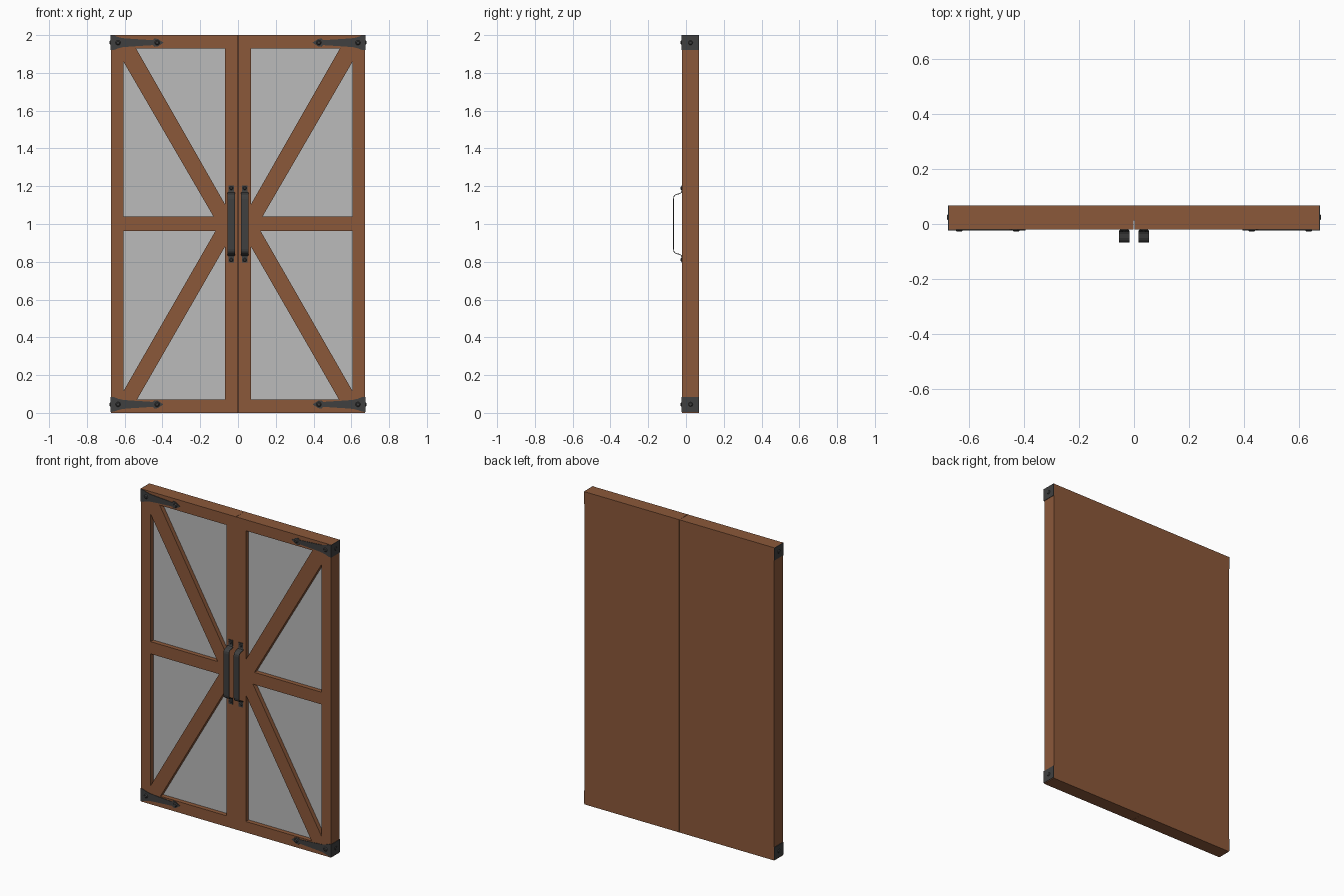
import bpy, bmesh, math
from mathutils import Matrix, Vector

if "Cube" in bpy.data.objects:
    bpy.data.objects.remove(bpy.data.objects["Cube"])


def material(name, rgb):
    m = bpy.data.materials.new(name)
    m.diffuse_color = (*rgb, 1)
    m.use_nodes = True
    m.node_tree.nodes["Principled BSDF"].inputs["Base Color"].default_value = m.diffuse_color
    return m


WOOD = material("brown wood", (0.26, 0.098, 0.042))
GLASS = material("grey glass", (0.50, 0.50, 0.50))
IRON = material("dark iron", (0.05, 0.05, 0.05))
FRONT, BACK, PANE = -0.02, 0.068, 0.008


def finish(name, bm, mat):
    bmesh.ops.recalc_face_normals(bm, faces=bm.faces)
    me = bpy.data.meshes.new(name)
    bm.to_mesh(me)
    bm.free()
    me.materials.append(mat)
    ob = bpy.data.objects.new(name, me)
    bpy.context.collection.objects.link(ob)
    return ob


def prism(name, pts, y0, y1, mat):
    """Extrude an x-z outline along y."""
    bm = bmesh.new()
    f = bm.faces.new([bm.verts.new((x, y0, z)) for x, z in pts])
    r = bmesh.ops.extrude_face_region(bm, geom=[f])
    bmesh.ops.translate(bm, vec=(0, y1 - y0, 0),
                        verts=[v for v in r["geom"] if isinstance(v, bmesh.types.BMVert)])
    return finish(name, bm, mat)


def box(name, x0, x1, y0, y1, z0, z1, mat):
    return prism(name, [(x0, z0), (x1, z0), (x1, z1), (x0, z1)], y0, y1, mat)


def screw(name, pos, direction, r=0.014, h=0.006):
    """Domed screw head pointing along direction."""
    bm = bmesh.new()
    rot = Vector(direction).to_track_quat('Z', 'Y').to_matrix().to_4x4()
    bmesh.ops.create_cone(bm, cap_ends=True, segments=16, radius1=r, radius2=r * 0.55,
                          depth=h, matrix=Matrix.Translation(pos) @ rot)
    return finish(name, bm, IRON)


# handle side profile (y, z offset from centre, half width), upper half
half = [(-0.0225, 0.205, 0.015), (-0.0225, 0.172, 0.015), (-0.026, 0.165, 0.019),
        (-0.035, 0.160, 0.019), (-0.050, 0.157, 0.019), (-0.058, 0.153, 0.019),
        (-0.064, 0.145, 0.019), (-0.066, 0.133, 0.019)]
path = half + [(y, -z, w) for y, z, w in reversed(half)]


def handle(name, cx, cz):
    bm = bmesh.new()
    rows = [[bm.verts.new((cx + k * w, y, cz + z)) for k in (-1, 1)] for y, z, w in path]
    for a, b in zip(rows, rows[1:]):
        bm.faces.new((a[0], a[1], b[1], b[0]))
    ob = finish(name, bm, IRON)
    mod = ob.modifiers.new("thickness", 'SOLIDIFY')
    mod.thickness = 0.004
    mod.offset = 0
    return ob


for s, side in ((-1, "left"), (1, "right")):
    def sbox(name, a, b, *rest):
        return box(f"{side}_{name}", *sorted((s * a, s * b)), *rest)

    def sprism(name, pts, *rest):
        return prism(f"{side}_{name}", [(s * x, z) for x, z in pts], *rest)

    # door leaf: solid back and recessed pane
    sbox("door_back", 0.0005, 0.672, PANE + 0.004, BACK, 0, 2, WOOD)
    sbox("pane", 0.069, 0.605, PANE, PANE + 0.004, 0.07, 1.93, GLASS)

    # frame
    yy = (FRONT, PANE + 0.004)
    sbox("outer_stile", 0.605, 0.672, *yy, 0, 2, WOOD)
    sbox("inner_stile", 0.0015, 0.069, *yy, 0, 2, WOOD)
    sbox("top_rail", 0.069, 0.605, *yy, 1.93, 2, WOOD)
    sbox("middle_rail", 0.069, 0.605, *yy, 0.962, 1.04, WOOD)
    sbox("bottom_rail", 0.069, 0.605, *yy, 0, 0.07, WOOD)

    # diagonal braces trimmed to the openings
    sprism("upper_brace", [(0.605, 1.93), (0.605, 1.857), (0.13, 1.04),
                           (0.069, 1.04), (0.069, 1.105), (0.54, 1.93)], *yy, WOOD)
    sprism("lower_brace", [(0.605, 0.07), (0.605, 0.118), (0.12, 0.962),
                           (0.069, 0.962), (0.069, 0.88), (0.535, 0.07)], *yy, WOOD)

    # hinges: side plate, front strap with pointed tip, screws
    for zc, level in ((1.96, "top"), (0.045, "bottom")):
        sbox(f"{level}_hinge_plate", 0.672, 0.675, FRONT - 0.003, BACK,
             zc - 0.04, zc + 0.04, IRON)
        edge = [(0.672, 0.04), (0.655, 0.038), (0.635, 0.03), (0.61, 0.024), (0.56, 0.020),
                (0.45, 0.013), (0.443, 0.022), (0.425, 0.020)]
        outline = [(x, zc + d) for x, d in edge] + [(0.395, zc)]
        outline += [(x, zc - d) for x, d in reversed(edge)]
        sprism(f"{level}_hinge_strap", outline, FRONT - 0.003, FRONT, IRON)
        for x in (0.635, 0.428):
            screw(f"{side}_{level}_strap_screw", (s * x, FRONT - 0.005, zc), (0, -1, 0))
        screw(f"{side}_{level}_plate_screw", (s * 0.676, 0.024, zc), (s, 0, 0))

    # pull handle
    handle(f"{side}_handle", s * 0.036, 1.0)
    for z in (0.81, 1.19):
        screw(f"{side}_handle_screw", (s * 0.036, FRONT - 0.006, z), (0, -1, 0), 0.011)
